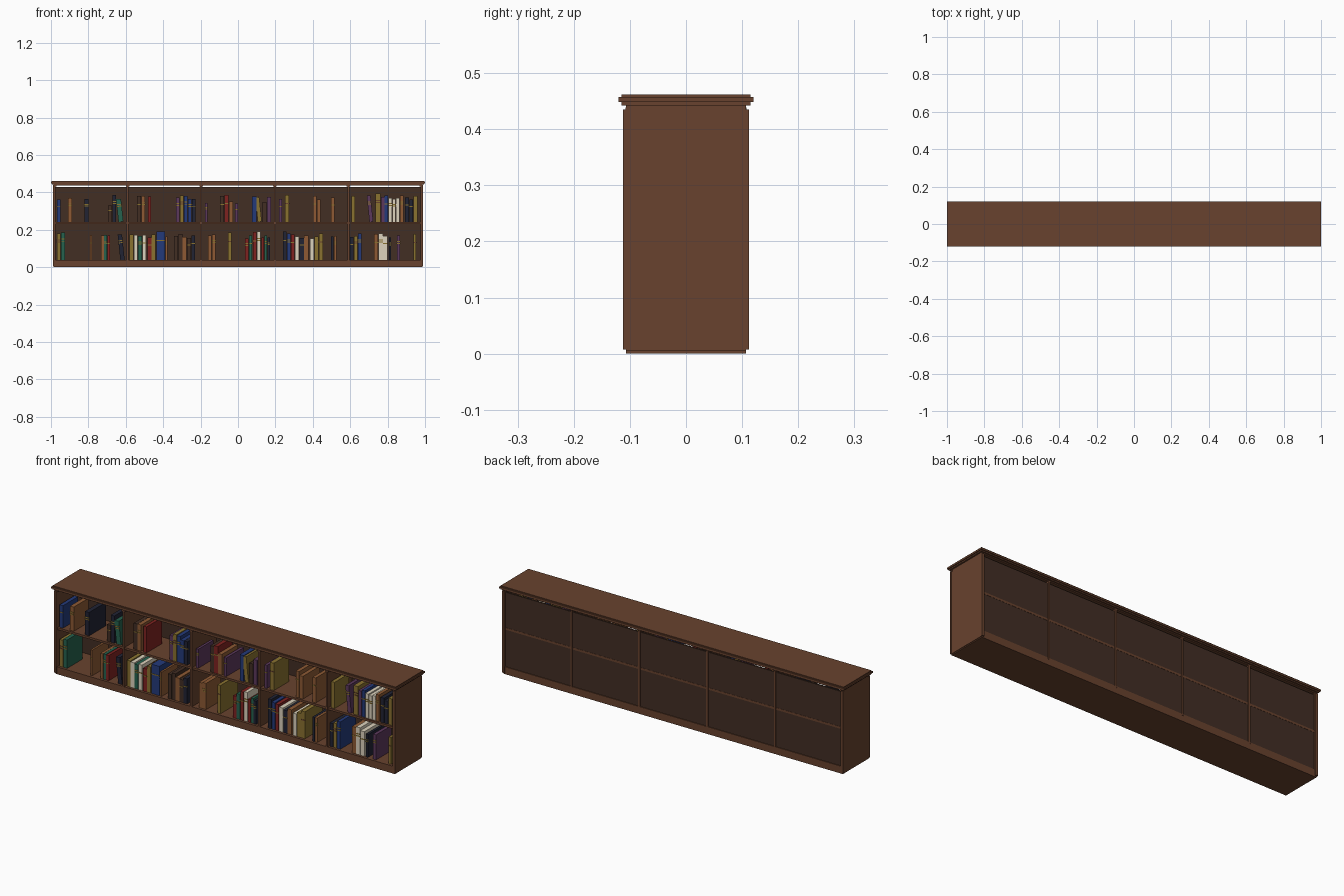
import bpy, math, random
from mathutils import Matrix, Vector

if "Cube" in bpy.data.objects:
    bpy.data.objects.remove(bpy.data.objects["Cube"])

random.seed(4)


def material(name, r, g, b):
    m = bpy.data.materials.new(name)
    lin = [((c / 255 + 0.055) / 1.055) ** 2.4 for c in (r, g, b)]
    m.diffuse_color = (*lin, 1)
    m.use_nodes = True
    m.node_tree.nodes["Principled BSDF"].inputs["Base Color"].default_value = m.diffuse_color
    return m


WOOD = material("brown wood", 104, 66, 46)
PANEL = material("dark brown", 66, 46, 36)
COVERS = {
    "d": PANEL,
    "n": material("dark navy", 33, 35, 52),
    "b": material("blue", 36, 58, 122),
    "r": material("red", 128, 34, 32),
    "g": material("green", 38, 98, 78),
    "w": material("cream", 222, 212, 190),
    "m": material("mustard", 138, 114, 48),
    "p": material("purple", 92, 56, 92),
    "o": material("tan", 142, 90, 52),
}


def box(name, x, y, z, mat, matrix=None):
    """Box from (min, max) ranges along each axis."""
    verts = [Vector((a, b, c)) for a in x for b in y for c in z]
    if matrix:
        verts = [matrix @ v for v in verts]
    faces = [(0, 1, 3, 2), (4, 6, 7, 5), (0, 4, 5, 1),
             (2, 3, 7, 6), (0, 2, 6, 4), (1, 5, 7, 3)]
    me = bpy.data.meshes.new(name)
    me.from_pydata(verts, [], faces)
    me.materials.append(mat)
    ob = bpy.data.objects.new(name, me)
    bpy.context.collection.objects.link(ob)
    return ob


# Plinth and shelves
box("plinth", (-0.985, 0.985), (-0.107, 0.107), (0, 0.038), WOOD)
box("middle_shelf", (-0.98, 0.98), (-0.104, 0.104), (0.232, 0.243), WOOD)

# Side panels with slim front and back edging
for s in (-1, 1):
    box("side_panel", sorted((s * 0.975, s * 0.988)), (-0.107, 0.107), (0.005, 0.437), WOOD)
    for f in (-1, 1):
        box("side_edging", sorted((s * 0.976, s * 0.99)),
            sorted((f * 0.104, f * 0.112)), (0.007, 0.435), WOOD)

# Upright dividers with small flared caps under the top
for x in (-0.59, -0.197, 0.197, 0.59):
    box("divider", (x - 0.005, x + 0.005), (-0.108, 0.108), (0.03, 0.439), WOOD)
for x in (-0.98, -0.59, -0.197, 0.197, 0.59, 0.98):
    box("divider_cap", (x - 0.009, x + 0.009), (-0.108, -0.098), (0.431, 0.439), WOOD)

# Back panels, stopping short of the top to leave a slit
for i in range(5):
    x = -0.985 + i * 0.394
    box("back_panel", (x + 0.004, x + 0.39), (0.095, 0.103), (0.036, 0.428), PANEL)

# Stepped moulded top
for inset, z0, z1 in ((0.013, 0.437, 0.443), (0.005, 0.442, 0.448),
                      (0.0, 0.448, 0.457), (0.005, 0.457, 0.462)):
    box("top_moulding", (-1 + inset, 1 - inset),
        (-0.12 + inset, 0.12 - inset), (z0, z1), WOOD)


def run(floor, x0, x1, books):
    """Row of equally thick books: cover letter, height in cm, ~ when leaning."""
    tokens = books.split()
    step = (x1 - x0) / len(tokens)
    for i, t in enumerate(tokens):
        h = int(t[1:3]) / 100 + random.uniform(-0.004, 0.004)
        x = x0 + (i + 0.5) * step
        w = step / 2 - 0.001
        lean = math.radians(6 * (-1 if t.endswith("~") else 0))
        m = Matrix.Translation((x, 0, floor)) @ Matrix.Rotation(lean, 4, "Y")
        depth = random.uniform(0.12, 0.145)
        box("book", (-w, w), (-0.094, -0.094 + depth), (0, h), COVERS[t[0]], m)
        # Raised bands on the spine
        if random.random() < 0.7:
            band = WOOD if t[0] == "m" else COVERS["m"]
            for k in random.choice(((0.66,), (0.66, 0.74))):
                box("spine_band", (-w - 0.0005, w + 0.0005), (-0.0955, -0.09),
                    (h * k, h * k + 0.005), band, m)


# Upper shelf books
UP = 0.243
run(UP, -0.97, -0.948, "b12")
run(UP, -0.91, -0.886, "o13")
run(UP, -0.823, -0.797, "n12")
run(UP, -0.695, -0.650, "d09 n14")
run(UP, -0.640, -0.612, "g12~")
run(UP, -0.54, -0.495, "d14 o14")
run(UP, -0.482, -0.463, "r14")
run(UP, -0.333, -0.225, "p13 m14 b14 b12 n12")
run(UP, -0.178, -0.163, "p10")
run(UP, -0.096, -0.027, "d14 r14 o11")
run(UP, -0.017, 0.0, "p10")
run(UP, 0.075, 0.100, "b14")
run(UP, 0.105, 0.128, "m13~")
run(UP, 0.130, 0.178, "d11 p13")
run(UP, 0.218, 0.235, "p12")
run(UP, 0.250, 0.275, "m14")
run(UP, 0.400, 0.443, "o14 o12")
run(UP, 0.497, 0.518, "o13")
run(UP, 0.605, 0.627, "m14")
run(UP, 0.702, 0.724, "p14~")
run(UP, 0.735, 0.762, "m15")
run(UP, 0.763, 0.885, "p13 b14 w13 w12 w13 o14")
run(UP, 0.892, 0.96, "n13 n12 m14")

# Lower shelf books
LOW = 0.038
run(LOW, -0.97, -0.925, "m14 g15")
run(LOW, -0.792, -0.78, "o13")
run(LOW, -0.733, -0.683, "o13 g13 r13")
run(LOW, -0.63, -0.605, "n14~")
run(LOW, -0.58, -0.49, "m14 w13 g13 w13")
run(LOW, -0.485, -0.440, "r12 m14")
run(LOW, -0.438, -0.39, "b15")
run(LOW, -0.388, -0.376, "o13")
run(LOW, -0.342, -0.228, "d13 d14 o12 d12 n13")
run(LOW, -0.162, -0.118, "o13 o14")
run(LOW, -0.055, -0.035, "m15")
run(LOW, 0.037, 0.077, "r12 g13")
run(LOW, 0.078, 0.100, "r15")
run(LOW, 0.101, 0.122, "w15")
run(LOW, 0.124, 0.172, "r12 g13 n12")
run(LOW, 0.24, 0.302, "n15 b14 r14")
run(LOW, 0.303, 0.378, "w13 n12 o13")
run(LOW, 0.383, 0.455, "w12 m13 m14")
run(LOW, 0.497, 0.527, "n13 o13")
run(LOW, 0.598, 0.660, "n12 m13 b14")
run(LOW, 0.726, 0.800, "o14 w14 w13")
run(LOW, 0.806, 0.820, "n12")
run(LOW, 0.848, 0.868, "p13")
run(LOW, 0.938, 0.954, "m14")
